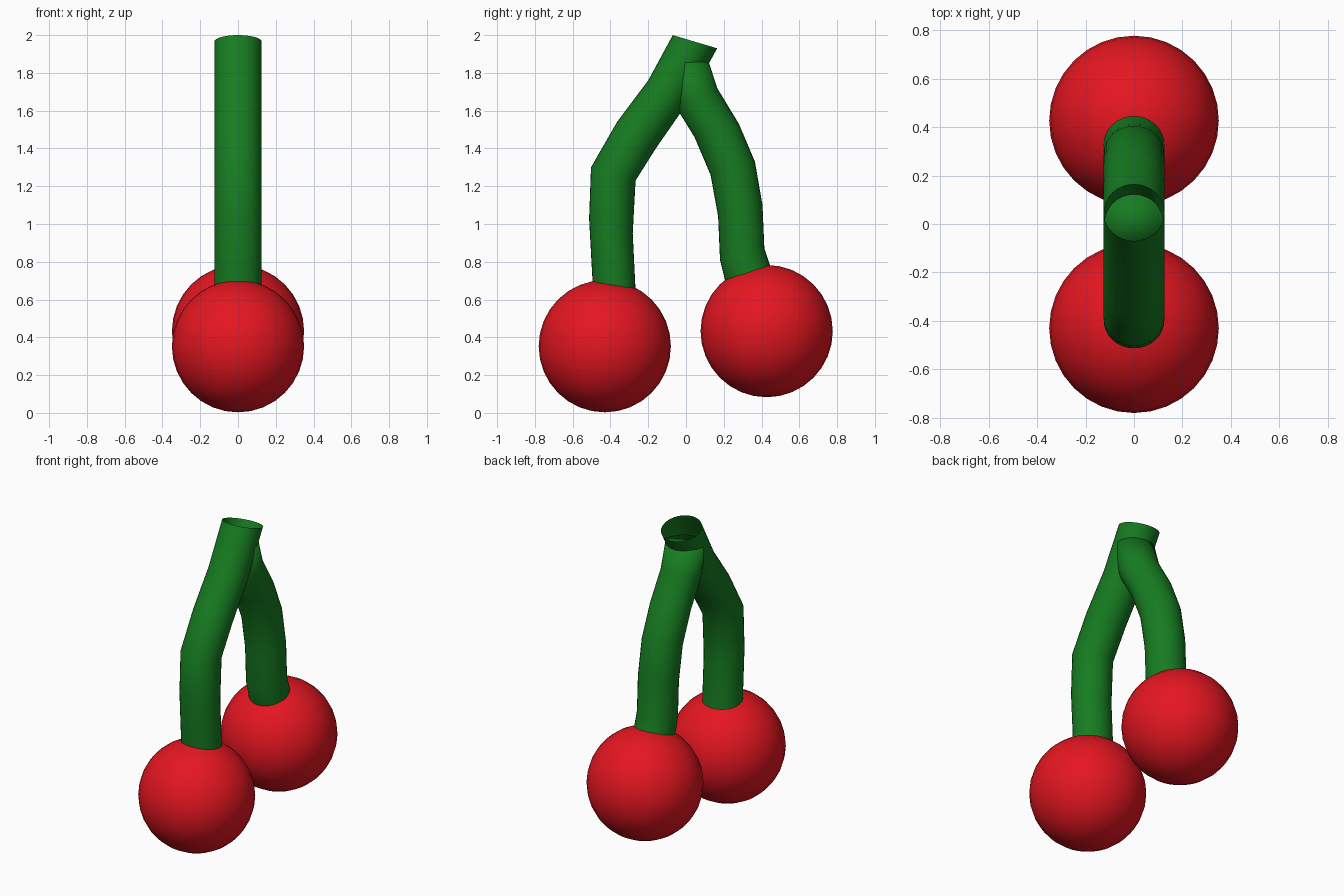
import bpy, bmesh, math
from mathutils import Vector

if "Cube" in bpy.data.objects:
    bpy.data.objects.remove(bpy.data.objects["Cube"])


def material(name, color):
    m = bpy.data.materials.new(name)
    m.diffuse_color = color
    m.use_nodes = True
    m.node_tree.nodes["Principled BSDF"].inputs["Base Color"].default_value = m.diffuse_color
    return m


RED = material("cherry_red", (0.78, 0.008, 0.015, 1))
GREEN = material("stem_green", (0.008, 0.2, 0.015, 1))
SIDES = 32
RX = 0.125


def cherry(name, y, z):
    bpy.ops.mesh.primitive_uv_sphere_add(segments=32, ring_count=16, radius=0.35, location=(0, y, z))
    ob = bpy.context.object
    ob.name = name
    ob.data.materials.append(RED)
    bpy.ops.object.shade_smooth()


def stem(name, edges, cap_top):
    """Mitred tube; each ring is given by its two (y, z) silhouette points."""
    bm = bmesh.new()
    rings = []
    for y1, z1, y2, z2 in edges:
        a, b = Vector((0, y1, z1)), Vector((0, y2, z2))
        mid, half = (a + b) / 2, (b - a) / 2
        ring = []
        for i in range(SIDES):
            t = 2 * math.pi * i / SIDES
            ring.append(bm.verts.new(mid + half * math.cos(t) + Vector((RX * math.sin(t), 0, 0))))
        rings.append(ring)
    for lo, hi in zip(rings, rings[1:]):
        for i in range(SIDES):
            j = (i + 1) % SIDES
            bm.faces.new((lo[j], lo[i], hi[i], hi[j]))
    if cap_top:
        bm.faces.new(rings[-1])
    bmesh.ops.recalc_face_normals(bm, faces=bm.faces)
    for f in bm.faces:
        f.smooth = True
    me = bpy.data.meshes.new(name)
    bm.to_mesh(me)
    bm.free()
    me.materials.append(GREEN)
    bpy.context.collection.objects.link(bpy.data.objects.new(name, me))


# Fruit
cherry("front_cherry", -0.43, 0.353)
cherry("back_cherry", 0.427, 0.433)

# Front stem runs up to the open tip
stem("front_stem", [
    (-0.485, 0.58, -0.255, 0.56),
    (-0.495, 0.70, -0.268, 0.67),
    (-0.513, 1.03, -0.282, 0.95),
    (-0.503, 1.30, -0.267, 1.23),
    (-0.365, 1.54, -0.16, 1.40),
    (-0.20, 1.76, 0.0, 1.63),
    (-0.07, 2.00, 0.165, 1.93)], False)

# Back stem joins just below the tip
stem("back_stem", [
    (0.235, 0.60, 0.475, 0.66),
    (0.205, 0.71, 0.445, 0.78),
    (0.18, 0.81, 0.415, 0.87),
    (0.17, 1.04, 0.405, 1.10),
    (0.13, 1.26, 0.365, 1.33),
    (0.045, 1.46, 0.28, 1.53),
    (-0.06, 1.63, 0.165, 1.72),
    (-0.115, 1.85, 0.12, 1.86)], True)
